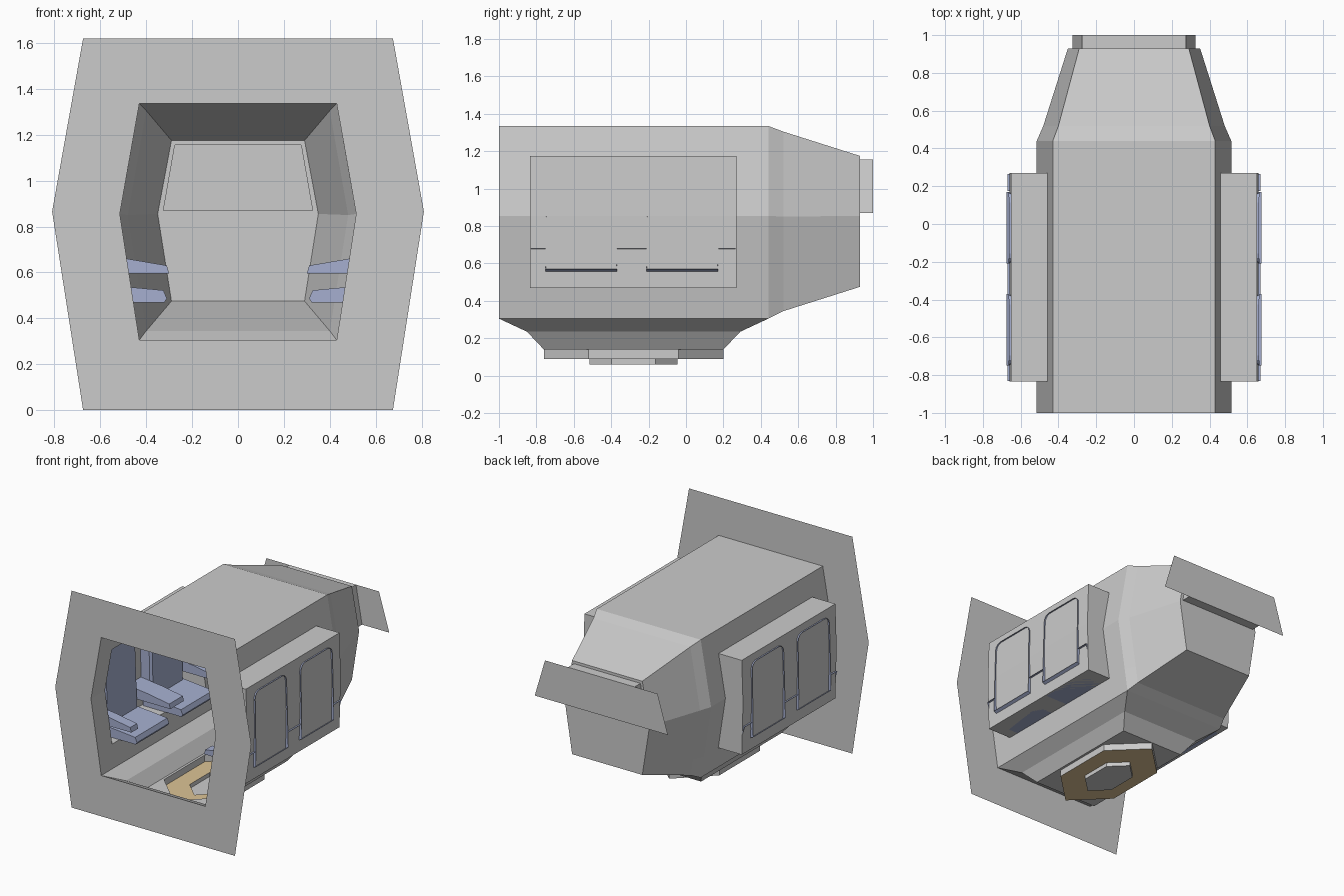
import bpy, bmesh, math
from mathutils import Vector

if "Cube" in bpy.data.objects:
    bpy.data.objects.remove(bpy.data.objects["Cube"])


def material(name, rgb):
    m = bpy.data.materials.new(name)
    m.diffuse_color = (*rgb, 1)
    m.use_nodes = True
    m.node_tree.nodes["Principled BSDF"].inputs["Base Color"].default_value = m.diffuse_color
    return m


BLUE = material("seat_blue", (0.38, 0.43, 0.63))
GOLD = material("ring_gold", (0.72, 0.55, 0.30))


def build(name, verts, faces, mat=None, mirror=False):
    me = bpy.data.meshes.new(name)
    me.from_pydata(verts, [], faces)
    bm = bmesh.new()
    bm.from_mesh(me)
    bmesh.ops.recalc_face_normals(bm, faces=bm.faces)
    bm.to_mesh(me)
    bm.free()
    ob = bpy.data.objects.new(name, me)
    bpy.context.collection.objects.link(ob)
    if mat:
        me.materials.append(mat)
    if mirror:
        mod = ob.modifiers.new("mirror", "MIRROR")
        mod.use_mirror_merge = False
    return ob


def loft(name, rings, skip=(), caps=(), **kw):
    """Bridge equal closed rings; skip holds (band, edge) left open, caps holds ring numbers."""
    n = len(rings[0])
    verts = [v for r in rings for v in r]
    faces = []
    for b in range(len(rings) - 1):
        for i in range(n):
            if (b, i) not in skip:
                j = (i + 1) % n
                faces.append((b*n + i, b*n + j, b*n + n + j, b*n + n + i))
    faces += [tuple(range(c*n, c*n + n)) for c in caps]
    return build(name, verts, faces, **kw)


def section(y, top, mid, bot):
    half = [top, mid, bot]
    return [(x, y, z) for x, z in half] + [(-x, y, z) for x, z in half[::-1]]


def rect(z, w, y0, y1):
    return [(-w, y0, z), (w, y0, z), (w, y1, z), (-w, y1, z)]


# front bulkhead with the cabin opening
OPEN = ((.43, 1.335), (.515, .855), (.43, .305))
loft("front_bulkhead", [section(-1, (.675, 1.62), (.81, .865), (.675, 0)), section(-1, *OPEN)])

# cabin hull, open underneath where the floor pit sits
hull = loft("cabin_hull", [
    section(-1, *OPEN), section(.44, *OPEN),
    section(.52, (.40, 1.305), (.48, .85), (.40, .345)),
    section(.93, (.29, 1.175), (.35, .855), (.29, .475))], skip={(0, 2)})

# cut the two alcove openings in the hull sides
Y0, Y1, Z0, Z1 = -.835, .27, .47, 1.175
bm = bmesh.new()
bm.from_mesh(hull.data)
for co, no in (((0, Y0, 0), (0, 1, 0)), ((0, Y1, 0), (0, 1, 0)),
               ((0, 0, Z0), (0, 0, 1)), ((0, 0, Z1), (0, 0, 1))):
    bmesh.ops.bisect_plane(bm, geom=bm.verts[:] + bm.edges[:] + bm.faces[:],
                           plane_co=co, plane_no=no)
gone = []
for f in bm.faces:
    c = f.calc_center_median()
    if Y0 < c.y < Y1 and Z0 < c.z < Z1 and abs(c.x) > .4:
        gone.append(f)
bmesh.ops.delete(bm, geom=gone, context='FACES')
bm.to_mesh(hull.data)
bm.free()

# rear wall, window frame, window tunnel and rear panel
build("rear_wall", [(-.35, .93, .855), (.35, .93, .855), (.29, .93, .475), (-.29, .93, .475)],
      [(0, 1, 2, 3)])


def trapezoid(y, wt, zt, wb, zb):
    return [(-wt, y, zt), (wt, y, zt), (wb, y, zb), (-wb, y, zb)]


loft("window_frame", [trapezoid(.93, .29, 1.175, .35, .855), trapezoid(.93, .275, 1.155, .325, .87),
                      trapezoid(1, .275, 1.155, .325, .87)])
build("rear_panel", trapezoid(1, .465, 1.155, .55, .87), [(0, 1, 2, 3)])

# stepped floor pit
loft("floor_slopes", [rect(.305, .43, -1, .44), rect(.235, .33, -.85, .29),
                      rect(.14, .265, -.76, .20)])


# hexagonal floor well
def hexagon(z, r):
    return [(.595 * r * math.sin(a), -.28 + r * math.cos(a), z)
            for a in (k * math.pi / 3 for k in range(6))]


pit = [(-.265, -.76, .14), (-.265, -.28, .14), (-.265, .2, .14), (0, .2, .14), (0, -.76, .14)]
side = [(x, y, z) for x, y, z in hexagon(.14, .48) if x < -.01]
build("floor_corner", [(0, .2, .14), (.265, .2, .14), (.265, -.76, .14), (0, -.76, .14)]
      + [(-x, y, z) for x, y, z in side], [(0, 1, 2, 3, 4, 5)], mirror=True)
loft("well_wall", [hexagon(.14, .48), hexagon(.09, .48)])
loft("well_ring", [hexagon(.09, .48), hexagon(.09, .235)], mat=GOLD)
loft("well_bottom", [hexagon(.09, .235), hexagon(.06, .235)], caps=(1,))

# side alcoves that hold the seats
prof = [(.458, Z1), (.515, .855), (.4555, Z0), (.65, Z0), (.66, .855), (.65, Z1)]
v = [(x, y, z) for y in (Y0, Y1) for x, z in prof]
build("seat_alcove", v, [(0, 1, 4, 5), (1, 2, 3, 4), (6, 7, 10, 11), (7, 8, 9, 10),
                         (2, 3, 9, 8), (3, 4, 10, 9), (4, 5, 11, 10), (5, 0, 6, 11)], mirror=True)


# seats: cushion, open-backed rounded backrest
def bar(name, profile, y0, y1, skip):
    loft(name, [[(x, y, z) for x, z in profile] for y in (y0, y1)],
         skip=skip, caps=(0, 1), mat=BLUE, mirror=True)


def back_outline(yc, w, low, top, r):
    pts = [(yc + w + .005, low)]
    for k in range(9):
        if k == 4:
            continue
        a = math.pi / 2 * (k if k < 4 else k - 5) / 3
        if k < 4:
            pts.append((yc + w - r + r * math.cos(a), top - r + r * math.sin(a)))
        else:
            pts.append((yc - w + r - r * math.sin(a), top - r + r * math.cos(a)))
    return pts + [(yc - w - .005, low)]


for n, yc in enumerate((-.56, -.02)):
    bar(f"seat_cushion_{n}", [(.31, .487), (.32, .47), (.64, .47), (.64, .55), (.46, .535), (.325, .522)],
        yc - .19, yc + .19, ())
    rim = [(.675 - .022 * (z - .57), y, z) for y, z in back_outline(yc, .185, .57, 1.12, .05)]
    mid = [(.59 - .03 * (.9 - z), y, z) for y, z in back_outline(yc, .185, .52, 1.12, .05)]
    face = [(.575 - .03 * (.9 - z), y, z) for y, z in back_outline(yc, .17, .52, 1.105, .05)]
    loft(f"seat_back_{n}", [rim, mid, face], caps=(2,), mat=BLUE, mirror=True)

# armrests filling the gaps beside and between the seats
ARM = [(.30, .595), (.31, .63), (.485, .66), (.67, .68), (.645, .595)]
for n, (a, b) in enumerate(((-.83, -.75), (-.37, -.21), (.175, .265))):
    bar(f"armrest_{n}", ARM, a, b, {(0, 3)})
